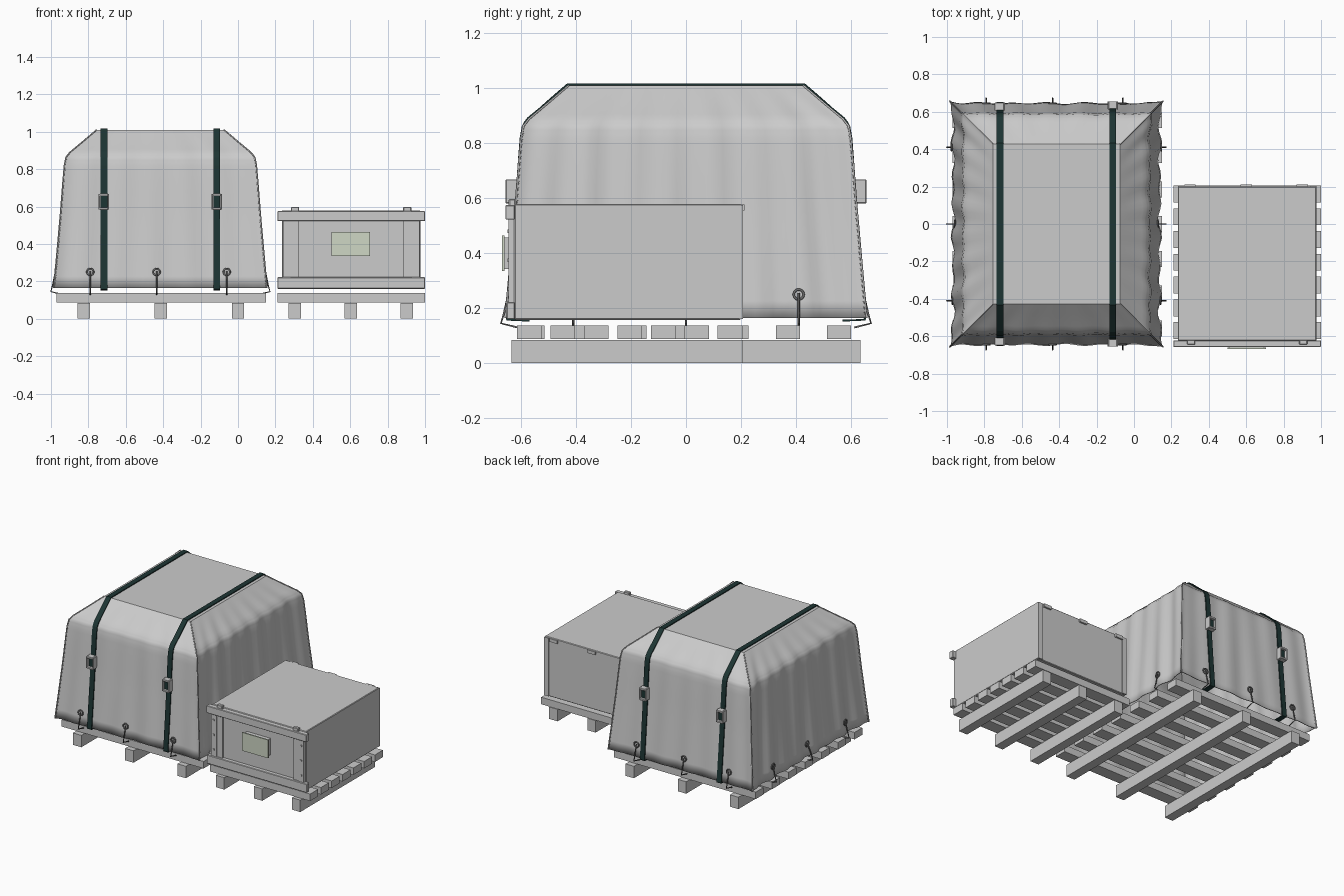
import bpy, bmesh
from math import sin, pi
from mathutils import Vector

if "Cube" in bpy.data.objects:
    bpy.data.objects.remove(bpy.data.objects["Cube"])


def material(name, col):
    m = bpy.data.materials.new(name)
    m.diffuse_color = (*col, 1)
    m.use_nodes = True
    m.node_tree.nodes["Principled BSDF"].inputs["Base Color"].default_value = m.diffuse_color
    return m


STRAP = material("strap_green", (0.012, 0.035, 0.033))
LABEL = material("label_pale", (0.62, 0.68, 0.56))
METAL = material("hook_grey", (0.15, 0.15, 0.15))


def finish(name, bm, mat=None):
    me = bpy.data.meshes.new(name)
    bm.to_mesh(me)
    bm.free()
    ob = bpy.data.objects.new(name, me)
    bpy.context.collection.objects.link(ob)
    if mat:
        me.materials.append(mat)
    return ob


def box(name, x, y, z, mat=None, bevel=0.0):
    bm = bmesh.new()
    bmesh.ops.create_cube(bm, size=1)
    for v in bm.verts:
        v.co = [(r[0] + r[1]) / 2 + c * (r[1] - r[0]) for c, r in zip(v.co, (x, y, z))]
    ob = finish(name, bm, mat)
    if bevel:
        b = ob.modifiers.new("bevel", 'BEVEL')
        b.width, b.segments = bevel, 1
    return ob


def smooth(ob, angle):
    bpy.ops.object.select_all(action='DESELECT')
    ob.select_set(True)
    bpy.context.view_layer.objects.active = ob
    bpy.ops.object.shade_smooth_by_angle(angle=angle)


def wire(name, pts, r, mat, cyclic=False):
    cu = bpy.data.curves.new(name, 'CURVE')
    cu.dimensions = '3D'
    cu.bevel_depth, cu.bevel_resolution, cu.use_fill_caps = r, 1, True
    sp = cu.splines.new('POLY')
    sp.points.add(len(pts) - 1)
    for p, q in zip(sp.points, pts):
        p.co = (*q, 1)
    sp.use_cyclic_u = cyclic
    ob = bpy.data.objects.new(name, cu)
    bpy.context.collection.objects.link(ob)
    cu.materials.append(mat)


# ---- pallets: three runners under seven slats
def pallet(name, x0, x1, runners, ry, slat_y, pitch, width):
    for i, x in enumerate(runners):
        box(f"{name}_runner_{i}", (x - .033, x + .033), ry, (0, .085))
    for i in range(7):
        y = slat_y + i * pitch
        box(f"{name}_slat_{i}", (x0, x1), (y, y + width), (.088, .138))


pallet("large_pallet", -.97, .15, (-.825, -.413, 0), (-.635, .635), -.602, .1858, .087)
pallet("small_pallet", .21, 1.0, (.303, .603, .903), (-.635, .205), -.615, .1217, .09)

# ---- wooden crate
box("crate_body", (.235, .975), (-.625, .2), (.158, .58), bevel=.004)
for s in (-1, 1):
    c = .605
    for a, b, n in ((.28, .365, "inner"), (.325, .365, "outer")):
        d = .638 if n == "inner" else .645
        box(f"crate_front_post_{n}_{s}", sorted((c + s * a, c + s * b)), (-d, -.62), (.18, .57))
    box(f"crate_back_post_{s}", sorted((c + s * .335, c + s * .37)), (.195, .207), (.16, .575))
    box(f"crate_top_clip_{s}", (c + s * .3 - .022, c + s * .3 + .022), (-.645, -.62), (.57, .598), bevel=.004)
    for z in (.27, .375, .48):
        bx = c + s * .345
        box(f"crate_bolt_{s}_{z}", (bx - .006, bx + .006), (-.65, -.64), (z - .006, z + .006))
for x in (.3, .6, .9):
    box("crate_back_clip", (x - .03, x + .03), (.2, .212), (.555, .578))
box("crate_front_top_board", (.21, 1.0), (-.657, -.622), (.522, .575), bevel=.003)
box("crate_front_bottom_board", (.21, 1.0), (-.653, -.622), (.16, .222), bevel=.003)
box("crate_label_backing", (.51, .695), (-.66, -.62), (.342, .458))
box("crate_label", (.5, .705), (-.669, -.66), (.335, .465), LABEL)

# ---- tarpaulin cover: (inset, height) profile swept round a rectangle
CX, HX, HY = -.415, .57, .657
PROFILE = [(0, .165), (.017, .35), (.035, .55), (.05, .74), (.057, .82),
           (.065, .862), (.085, .888), (.15, .942), (.23, 1.01)]


def inset(z):
    for (a, z0), (b, z1) in zip(PROFILE, PROFILE[1:]):
        if z <= z1:
            return a + (b - a) * (z - z0) / (z1 - z0)
    return PROFILE[-1][0]


def fold(axis, t, z):
    # inward sag between the stiff corner seams, with soft pleats
    k = 1 - .35 * (z - .165) / .7 if z < .865 else .65 * max(0, (1.01 - z) / .145)
    t = max(-1, min(1, t))
    if axis == 0:
        wave = .016 + .008 * sin(8 * pi * t + .8) + .004 * sin(5 * pi * t + 3 * z)
    else:
        wave = .010 + .004 * sin(6 * pi * t) + .002 * sin(4 * pi * t + 3 * z)
    return -(1 - t ** 14) * k * wave


def cover_point(axis, sgn, along, z, out=0.0):
    """Point on a wall; axis 0 = side walls, 1 = front and back."""
    half = (HX, HY)
    other = half[1 - axis] - inset(z)
    n = half[axis] - inset(z) + fold(axis, along / other, z) + out
    p = [0, 0, z]
    p[axis], p[1 - axis] = sgn * n, along
    return Vector((p[0] + CX, p[1], p[2]))


SIDES = [(1, -1, 1), (0, 1, 1), (1, 1, -1), (0, -1, -1)]
N = 56
heights = []
for (a, z0), (b, z1) in zip(PROFILE, PROFILE[1:]):
    heights += [z0 + (z1 - z0) * j / 3 for j in range(3)]
heights.append(1.01)
bm = bmesh.new()
rings = []
for z in heights:
    ring = []
    for axis, sgn, d in SIDES:
        other = (HX, HY)[1 - axis] - inset(z)
        for i in range(N):
            t = sin((2 * i / N - 1) * pi / 2)
            ring.append(bm.verts.new(cover_point(axis, sgn, d * t * other, z)))
    rings.append(ring)
for lo, hi in zip(rings, rings[1:]):
    for i in range(4 * N):
        j = (i + 1) % (4 * N)
        bm.faces.new((lo[i], lo[j], hi[j], hi[i]))
bm.faces.new(rings[-1])
cover = finish("tarpaulin_cover", bm)
smooth(cover, .6)
sol = cover.modifiers.new("cloth", 'SOLIDIFY')
sol.thickness, sol.offset = .006, -1

# ---- corner seams running up the cover edges
for sx in (-1, 1):
    for sy in (-1, 1):
        pts = [(CX + sx * (HX - a), sy * (HY - a), z) for a, z in PROFILE]
        cu = wire(f"cover_corner_seam_{sx}_{sy}", pts, .004, material("seam", (.5, .5, .5)))

# ---- straps and buckles
for k, x in enumerate((-.717, -.113)):
    side = [cover_point(1, -1, x - CX, z, .005) + Vector((0, 0, .004 if z > .87 else 0)) for z in heights]
    path = [(-.57, .155), (-.65, .158)] + [(p.y, p.z) for p in side]
    path += [(-y, z) for y, z in reversed(path)]
    bm = bmesh.new()
    rows = [[bm.verts.new((x + s * .018, y, z)) for s in (-1, 1)] for y, z in path]
    for a, b in zip(rows, rows[1:]):
        bm.faces.new((a[0], a[1], b[1], b[0]))
    strap = finish(f"strap_{k}", bm, STRAP)
    m = strap.modifiers.new("webbing", 'SOLIDIFY')
    m.thickness, m.offset = .007, 0
    for s in (-1, 1):
        y = cover_point(1, s, x - CX, .625).y
        yr = sorted((y + s * .002, y + s * .045))
        for e in (-1, 1):
            box(f"buckle_side_{k}_{s}_{e}", sorted((x + e * .02, x + e * .028)), yr, (.583, .668), bevel=.002)
            zc = .625 + e * .037
            box(f"buckle_bar_{k}_{s}_{e}", (x - .022, x + .022), yr, (zc - .007, zc + .007), bevel=.002)
        box(f"buckle_strap_fold_{k}_{s}", (x - .018, x + .018),
            sorted((y, y + s * .028)), (.595, .655), STRAP)

# ---- eyelets with wire hooks that catch under the deck
def hook(axis, sgn, a):
    c = cover_point(axis, sgn, a, .25, .004)
    tang = Vector((0, 1, 0)) if axis == 0 else Vector((1, 0, 0))
    ring = [c + tang * (.018 * sin(i * pi / 8)) + Vector((0, 0, .018 * sin(i * pi / 8 + pi / 2)))
            for i in range(16)]
    wire("eyelet", ring, .005, METAL, True)
    half = (HX, HY)[axis]
    pts = [c + Vector((0, 0, .005))]
    for o, z in ((half + .006, .18), (half + .016, .145), (half - .045, .13)):
        p = c.copy()
        p[axis] = sgn * o + (CX if axis == 0 else 0)
        p.z = z
        pts.append(p)
    wire("hook", pts, .004, METAL)


for sgn in (-1, 1):
    for a in (-.375, -.02, .355):
        hook(1, sgn, a)
    for a in (-.41, 0, .41):
        hook(0, sgn, a)
